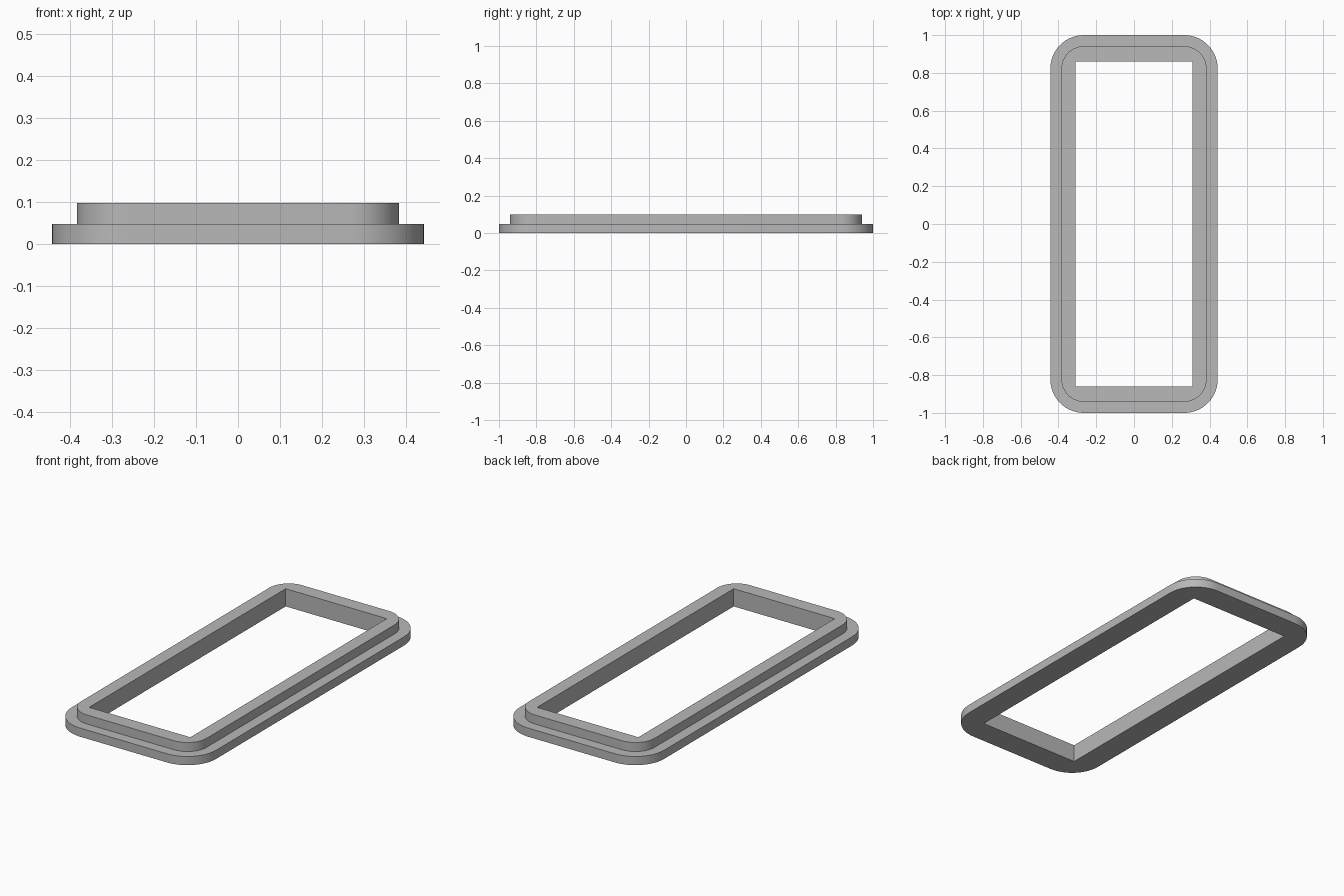
import bpy, bmesh, math

cube = bpy.data.objects.get("Cube")
if cube:
    bpy.data.objects.remove(cube, do_unlink=True)

HOLE_X, HOLE_Y = 0.31, 0.86
STEP_Z, TOP_Z = 0.048, 0.098
ARC = 16                      # segments in each rounded corner
SIGNS = [(1, 1), (-1, 1), (-1, -1), (1, -1)]

grey = bpy.data.materials.new("plain grey")
grey.use_nodes = True
colour = (0.48, 0.48, 0.48, 1)
grey.diffuse_color = colour
grey.node_tree.nodes["Principled BSDF"].inputs["Base Color"].default_value = colour

bm = bmesh.new()


def rounded_loop(hx, hy, r, z):
    """Four lists of corner vertices, counter-clockwise."""
    corners = []
    for q, (sx, sy) in enumerate(SIGNS):
        angles = [(q + i / ARC) * math.pi / 2 for i in range(ARC + 1)]
        corners.append([bm.verts.new((sx * (hx - r) + r * math.cos(a),
                                      sy * (hy - r) + r * math.sin(a), z))
                        for a in angles])
    return corners


def hole_loop(z):
    return [bm.verts.new((sx * HOLE_X, sy * HOLE_Y, z)) for sx, sy in SIGNS]


def bridge(low, high):
    n = len(low)
    for i in range(n):
        j = (i + 1) % n
        bm.faces.new((low[i], low[j], high[j], high[i]))


def cap(outer, hole):
    """Flat ring: a fan at each corner and a strip along each side."""
    for q in range(4):
        n = (q + 1) % 4
        bm.faces.new([hole[q]] + outer[q])
        bm.faces.new((hole[q], outer[q][-1], outer[n][0], hole[n]))


def flat(corners):
    return [v for corner in corners for v in corner]


# Wide base flange, ledge and narrower raised lip
base = rounded_loop(0.443, 1.0, 0.177, 0)
ledge_outer = rounded_loop(0.443, 1.0, 0.177, STEP_Z)
ledge_inner = rounded_loop(0.384, 0.941, 0.118, STEP_Z)
rim = rounded_loop(0.384, 0.941, 0.118, TOP_Z)
for low, high in ((base, ledge_outer), (ledge_outer, ledge_inner), (ledge_inner, rim)):
    bridge(flat(low), flat(high))

# Square-cornered opening, top and underside
hole_low, hole_high = hole_loop(0), hole_loop(TOP_Z)
cap(rim, hole_high)
cap(base, hole_low)
bridge(hole_high, hole_low)
bmesh.ops.recalc_face_normals(bm, faces=bm.faces[:])

mesh = bpy.data.meshes.new("stepped_frame")
bm.to_mesh(mesh)
bm.free()
mesh.materials.append(grey)
frame = bpy.data.objects.new("stepped_frame", mesh)
bpy.context.collection.objects.link(frame)

# Smooth rounded corners, crisp edges
bpy.ops.object.select_all(action="DESELECT")
frame.select_set(True)
bpy.context.view_layer.objects.active = frame
bpy.ops.object.shade_smooth_by_angle(angle=math.radians(30))
